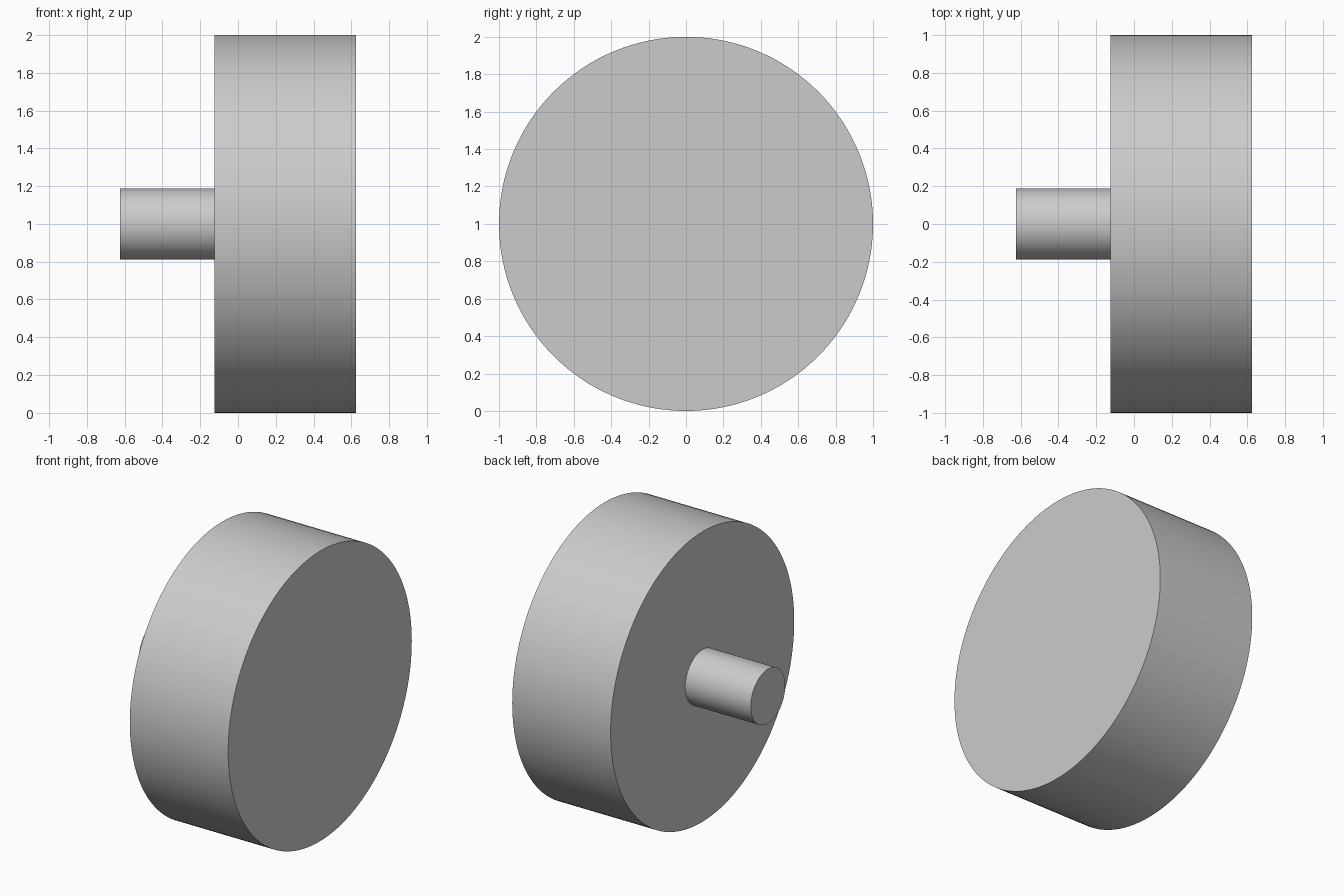
import bpy
import math

if "Cube" in bpy.data.objects:
    bpy.data.objects.remove(bpy.data.objects["Cube"])


def x_cylinder(name, x0, x1, radius, sides):
    """Smooth-sided cylinder along x, centred on y = 0, z = 1."""
    bpy.ops.mesh.primitive_cylinder_add(
        vertices=sides, radius=radius, depth=x1 - x0,
        location=((x0 + x1) / 2, 0, 1), rotation=(0, math.pi / 2, 0))
    obj = bpy.context.object
    obj.name = name
    bpy.ops.object.transform_apply(location=False, rotation=True, scale=True)
    bpy.ops.object.shade_smooth_by_angle(angle=math.radians(30))
    return obj


# Large solid disc
x_cylinder("wheel_disc", -0.125, 0.625, 1.0, 128)

# Short stub shaft on the left face
x_cylinder("axle_stub", -0.625, -0.125, 0.1875, 64)
